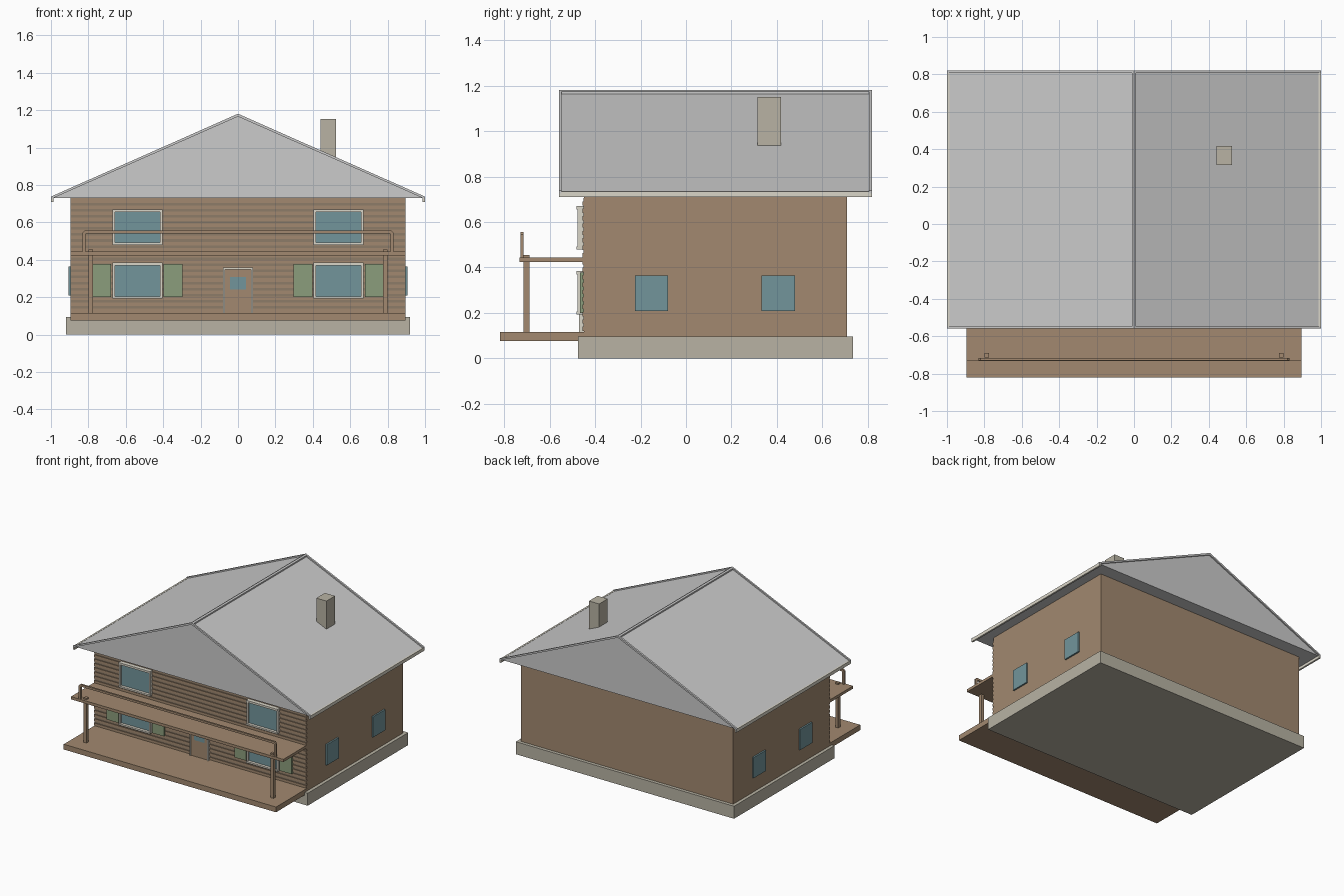
import bpy, bmesh
from mathutils import Vector

if "Cube" in bpy.data.objects:
    bpy.data.objects.remove(bpy.data.objects["Cube"])


def mat(name, r, g, b):
    m = bpy.data.materials.new(name)
    m.diffuse_color = (r, g, b, 1)
    m.use_nodes = True
    m.node_tree.nodes["Principled BSDF"].inputs["Base Color"].default_value = m.diffuse_color
    return m


WOOD = mat("wood", 0.36, 0.25, 0.16)
GROOVE = mat("siding_shadow", 0.27, 0.20, 0.14)
STONE = mat("stone", 0.48, 0.45, 0.37)
GLASS = mat("glass", 0.17, 0.30, 0.33)
GREEN = mat("green_paint", 0.26, 0.34, 0.20)
TRIM = mat("cream_trim", 0.70, 0.67, 0.58)


def add_mesh(name, bm, material=None):
    bmesh.ops.recalc_face_normals(bm, faces=bm.faces)
    me = bpy.data.meshes.new(name)
    bm.to_mesh(me)
    bm.free()
    ob = bpy.data.objects.new(name, me)
    bpy.context.collection.objects.link(ob)
    if material:
        me.materials.append(material)
    return ob


def boxes(name, spans, material=None):
    """One object from boxes given as (x0, x1, y0, y1, z0, z1)."""
    bm = bmesh.new()
    for x0, x1, y0, y1, z0, z1 in spans:
        vs = bmesh.ops.create_cube(bm, size=1)["verts"]
        for v in vs:
            v.co = Vector(((x0 + x1) / 2 + v.co.x * (x1 - x0),
                           (y0 + y1) / 2 + v.co.y * (y1 - y0),
                           (z0 + z1) / 2 + v.co.z * (z1 - z0)))
    return add_mesh(name, bm, material)


def prism(name, profile, y0, y1, material=None):
    """Extrude an x-z profile along y."""
    bm = bmesh.new()
    face = bm.faces.new([bm.verts.new((x, y0, z)) for x, z in profile])
    ext = bmesh.ops.extrude_face_region(bm, geom=[face])["geom"]
    new = [g for g in ext if isinstance(g, bmesh.types.BMVert)]
    bmesh.ops.translate(bm, verts=new, vec=(0, y1 - y0, 0))
    return add_mesh(name, bm, material)


def mirror(ob):
    ob.modifiers.new("mirror", 'MIRROR')
    return ob


# Body
boxes("foundation", [(-0.92, 0.92, -0.475, 0.735, 0, 0.095)], STONE)
boxes("walls", [(-0.895, 0.895, -0.45, 0.71, 0.095, 0.73)], WOOD)
boxes("front_siding", [(-0.895, 0.895, -0.457, -0.449, 0.12 + i * 0.0325, 0.139 + i * 0.0325)
                       for i in range(18)], WOOD)
boxes("siding_grooves", [(-0.894, 0.894, -0.452, -0.449, 0.139 + i * 0.0325, 0.1525 + i * 0.0325)
                         for i in range(18)], GROOVE)

# Roof with closed gables, verge strips, ridge cap and gutters
prism("roof", [(-0.995, 0.73), (0.995, 0.73), (0, 1.17)], -0.55, 0.81)
chevron = [(-1, 0.725), (-1, 0.738), (0, 1.181), (1, 0.738), (1, 0.725), (0, 1.166)]
prism("front_verge", chevron, -0.56, -0.548)
prism("back_verge", chevron, 0.806, 0.82)
prism("ridge_cap", [(-0.012, 1.163), (-0.012, 1.175), (0, 1.181),
                    (0.012, 1.175), (0.012, 1.163)], -0.55, 0.81)
mirror(boxes("gutter", [(0.987, 1.0, -0.56, 0.82, 0.71, 0.735)], TRIM))
boxes("chimney", [(0.44, 0.525, 0.315, 0.418, 0.9, 1.152)], STONE)


# Front windows
def front_window(prefix, z0, z1):
    a, b = 0.405, 0.67
    mirror(boxes(prefix + "_window_glass", [(a + 0.01, b - 0.01, -0.462, -0.449, z0 + 0.01, z1 - 0.01)], GLASS))
    mirror(boxes(prefix + "_window_frame", [
        (a, b, -0.483, -0.45, z1 - 0.015, z1),
        (a, b, -0.483, -0.45, z0, z0 + 0.012),
        (a, a + 0.012, -0.478, -0.45, z0, z1),
        (b - 0.012, b, -0.478, -0.45, z0, z1)], TRIM))


front_window("lower", 0.193, 0.385)
front_window("upper", 0.48, 0.67)
mirror(boxes("shutters", [(0.297, 0.397, -0.468, -0.449, 0.2, 0.378),
                          (0.678, 0.78, -0.468, -0.449, 0.2, 0.378)], GREEN))

# Side windows
mirror(boxes("side_windows", [(0.89, 0.907, -0.225, -0.08, 0.208, 0.365),
                              (0.89, 0.907, 0.333, 0.48, 0.208, 0.365)], GLASS))

# Door
boxes("door", [(-0.072, 0.072, -0.463, -0.449, 0.115, 0.35)], WOOD)
boxes("door_pane", [(-0.043, 0.043, -0.467, -0.46, 0.24, 0.308)], GLASS)
boxes("door_frame", [(-0.08, -0.07, -0.472, -0.449, 0.115, 0.358),
                     (0.07, 0.08, -0.472, -0.449, 0.115, 0.358),
                     (-0.08, 0.08, -0.472, -0.449, 0.348, 0.358)], TRIM)

# Porch, balcony and posts
boxes("porch_deck", [(-0.895, 0.895, -0.82, -0.45, 0.075, 0.115)], WOOD)
boxes("balcony_floor", [(-0.895, 0.895, -0.733, -0.45, 0.424, 0.445)], WOOD)
mirror(boxes("porch_posts", [(0.776, 0.8, -0.715, -0.69, 0.11, 0.456)], WOOD))

# Balcony rail, a bent square bar with chamfered corners
outer = [(-0.832, 0.44), (-0.832, 0.545), (-0.82, 0.557), (0.82, 0.557), (0.832, 0.545), (0.832, 0.44)]
inner = [(0.815, 0.44), (0.815, 0.537), (0.811, 0.541), (-0.811, 0.541), (-0.815, 0.537), (-0.815, 0.44)]
prism("balcony_rail", outer + inner, -0.73, -0.716, WOOD)
